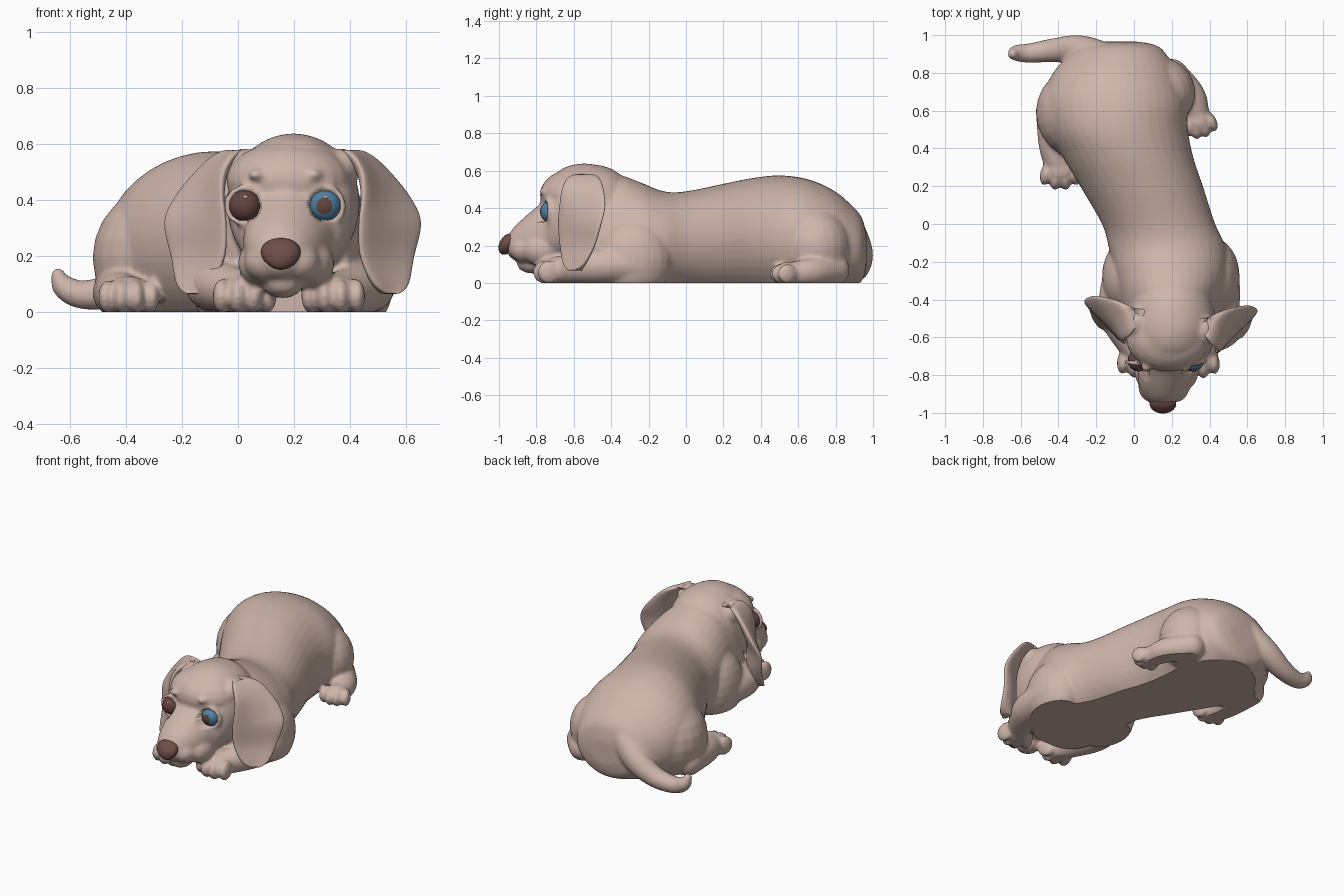
import bpy, bmesh, math
from mathutils import Vector, Matrix

cube = bpy.data.objects.get("Cube")
if cube:
    bpy.data.objects.remove(cube, do_unlink=True)


def material(name, rgb):
    m = bpy.data.materials.new(name)
    m.use_nodes = True
    m.diffuse_color = (*rgb, 1)
    bsdf = m.node_tree.nodes["Principled BSDF"]
    bsdf.inputs["Base Color"].default_value = (*rgb, 1)
    bsdf.inputs["Roughness"].default_value = 0.7
    return m


FUR = material("beige fur", (0.62, 0.465, 0.405))
NOSE = material("nose brown", (0.16, 0.075, 0.065))
BROWN = material("eye brown", (0.13, 0.06, 0.05))
BLUE = material("eye blue", (0.08, 0.22, 0.38))
GLINT = material("eye glint", (0.65, 0.55, 0.5))


def finish(bm, name, *mats):
    bmesh.ops.recalc_face_normals(bm, faces=bm.faces)
    for f in bm.faces:
        f.smooth = True
    mesh = bpy.data.meshes.new(name)
    bm.to_mesh(mesh)
    bm.free()
    ob = bpy.data.objects.new(name, mesh)
    bpy.context.collection.objects.link(ob)
    for m in mats:
        mesh.materials.append(m)
    return ob


def ball(bm, center, radii, turn=0.0, tilt=0.0, seg=24):
    mat = (Matrix.Translation(center) @ Matrix.Rotation(turn, 4, 'Z')
           @ Matrix.Rotation(tilt, 4, 'X') @ Matrix.Diagonal((*radii, 1)))
    return bmesh.ops.create_uvsphere(bm, u_segments=seg, v_segments=seg // 2,
                                     radius=1, matrix=mat)["verts"]


def smooth_path(rows, steps=5):
    """Catmull-Rom through rows of numbers."""
    rows = [Vector(r) for r in rows]
    pts = [rows[0]] + rows + [rows[-1]]
    out = []
    for a, b, c, d in zip(pts, pts[1:], pts[2:], pts[3:]):
        for i in range(steps):
            t = i / steps
            out.append(b + (c - a) * (t / 2) + (a * 2 - b * 5 + c * 4 - d) * (t * t / 2)
                       + (b * 3 - a - c * 3 + d) * (t ** 3 / 2))
    return out + [rows[-1]]


def loft(bm, rings):
    rings = [[bm.verts.new(p) for p in ring] for ring in rings]
    n = len(rings[0])
    for a, b in zip(rings, rings[1:]):
        for i in range(n):
            j = (i + 1) % n
            bm.faces.new((a[i], a[j], b[j], b[i]))
    bm.faces.new(rings[0])
    bm.faces.new(rings[-1])


def circle(n):
    return [(math.cos(k * math.tau / n), math.sin(k * math.tau / n)) for k in range(n)]


def torso(bm, rows):
    """Rows of y, centre x, centre z, half width, half height."""
    loft(bm, [[Vector((x + rx * c, y, z + rz * s)) for c, s in circle(40)]
              for y, x, z, rx, rz in smooth_path(rows)])


def tube(bm, rows):
    """Rows of x, y, z, radius, with round ends."""
    pts = smooth_path(rows)
    rings = []
    for i, p in enumerate(pts):
        tan = (pts[min(i + 1, len(pts) - 1)] - pts[max(i - 1, 0)]).to_3d()
        q = tan.to_track_quat('Z', 'Y')
        rings.append([p.to_3d() + q @ Vector((c, s, 0)) * p[3] for c, s in circle(20)])
    loft(bm, rings)
    for p in (pts[0], pts[-1]):
        ball(bm, p.to_3d(), (p[3],) * 3)


def paw(bm, x, y, turn, size=1.0):
    place = Matrix.Translation((x, y, 0)) @ Matrix.Rotation(turn, 4, 'Z') @ Matrix.Scale(size, 4)
    ball(bm, place @ Vector((0, 0, 0.06)), [size * r for r in (0.085, 0.08, 0.07)], turn)
    for side in (-1, 1):
        for out, fwd, fan in ((0.026, -0.045, 0.06), (0.076, -0.02, 0.2)):
            ball(bm, place @ Vector((side * out, fwd, 0.055)),
                 [size * r for r in (0.031, 0.062, 0.06)], turn + side * fan, 0.2)


# Body, head and limbs, fused into one skin
EYES = {side: Vector((0.168 + side * 0.143, -0.722, 0.38)) for side in (-1, 1)}
bm = bmesh.new()
torso(bm, [(.965, -.07, .17, .1, .08), (.94, -.08, .18, .21, .17), (.87, -.09, .2, .28, .23),
           (.78, -.1, .215, .34, .285), (.65, -.1, .23, .38, .325), (.5, -.085, .235, .37, .34),
           (.35, -.03, .235, .345, .325), (.2, .04, .225, .325, .305), (0, .13, .215, .3, .275),
           (-.12, .175, .21, .31, .28), (-.25, .195, .21, .305, .33), (-.38, .195, .21, .275, .37),
           (-.5, .19, .2, .25, .33), (-.6, .19, .18, .2, .2)])
torso(bm, [(-.955, .15, .2, .055, .045), (-.92, .152, .21, .095, .088), (-.86, .158, .23, .13, .125),
           (-.79, .17, .25, .152, .165), (-.75, .182, .275, .16, .185), (-.72, .188, .315, .185, .22),
           (-.67, .192, .355, .215, .25), (-.58, .197, .38, .235, .256), (-.48, .2, .4, .23, .232),
           (-.38, .2, .39, .2, .21), (-.26, .2, .34, .15, .16)])
# Forehead, jowls, cheeks, brow dots, ear roots and shoulders
ball(bm, (0.182, -0.6, 0.47), (0.225, 0.182, 0.14))
for side in (-1, 1):
    ball(bm, (0.158 + side * 0.055, -0.85, 0.18), (0.08, 0.095, 0.075), side * 0.25)
    ball(bm, (0.172 + side * 0.09, -0.77, 0.175), (0.082, 0.11, 0.085))
    ball(bm, (0.168 + side * 0.103, -0.755, 0.49), (0.028, 0.028, 0.021))
    ball(bm, (0.195 + side * 0.175, -0.54 - side * 0.02, 0.51), (0.065, 0.085, 0.075))
    ball(bm, (0.195 + side * 0.215, -0.28, 0.13), (0.15, 0.21, 0.22))
ball(bm, (0.16, -0.82, 0.105), (0.075, 0.085, 0.055))
# Eyelids
for side, eye in EYES.items():
    for c, s in circle(20):
        ball(bm, eye + Vector((side * 0.063 * c, -0.02 + 0.012 * c, 0.063 * s)), (0.015,) * 3, seg=10)
# Haunches and hind feet
ball(bm, (-0.262, 0.59, 0.195), (0.258, 0.255, 0.26))
ball(bm, (0.125, 0.695, 0.19), (0.2, 0.19, 0.21))
tube(bm, [(-.43, .6, .07, .09), (-.42, .42, .065, .085), (-.395, .3, .055, .074)])
tube(bm, [(.2, .79, .07, .085), (.3, .68, .06, .078), (.335, .58, .05, .065)])
paw(bm, -0.39, 0.285, 0.0)
paw(bm, 0.342, 0.545, 0.2, 0.88)
# Forelegs
tube(bm, [(.46, -.28, .1, .1), (.455, -.48, .09, .095), (.36, -.67, .07, .075)])
tube(bm, [(-.07, -.3, .1, .1), (-.09, -.48, .1, .095), (.01, -.66, .075, .08)])
paw(bm, 0.342, -0.705, -0.05, 1.05)
paw(bm, 0.02, -0.7, 0.1, 1.05)
# Tail
tube(bm, [(-.06, .79, .35, .1), (-.16, .865, .27, .095), (-.29, .92, .16, .08), (-.42, .92, .085, .064),
          (-.55, .905, .062, .052), (-.62, .905, .09, .044), (-.642, .9, .13, .028)])
body = finish(bm, "body_skin", FUR)
remesh = body.modifiers.new("fuse", 'REMESH')
remesh.mode = 'VOXEL'
remesh.voxel_size = 0.011
relax = body.modifiers.new("relax", 'SMOOTH')
relax.factor = 0.5
relax.iterations = 6
fused = bpy.data.meshes.new_from_object(
    body.evaluated_get(bpy.context.evaluated_depsgraph_get()))
body.modifiers.clear()
# Cut the underside flat on the ground
bm = bmesh.new()
bm.from_mesh(fused)
bmesh.ops.bisect_plane(bm, geom=bm.verts[:] + bm.edges[:] + bm.faces[:],
                       plane_co=(0, 0, 0), plane_no=(0, 0, 1), clear_inner=True)
bmesh.ops.holes_fill(bm, edges=[e for e in bm.edges if e.is_boundary], sides=0)
# Press the eye sockets in
for v in bm.verts:
    for eye in EYES.values():
        if v.co.y < eye.y - 0.01 and (v.co.xz - eye.xz).length < 0.055:
            v.co.y = eye.y - 0.01
for f in bm.faces:
    f.smooth = len(f.verts) < 9
bm.to_mesh(body.data)
bm.free()

# Ears: rows of front edge x, y, back edge x, y, and height
EAR = [(.33, -.56, .35, -.5, .56), (.37, -.59, .41, -.49, .58), (.4, -.635, .47, -.455, .555),
       (.43, -.66, .535, -.435, .495), (.435, -.67, .605, -.425, .41), (.425, -.675, .645, -.445, .32),
       (.43, -.665, .62, -.48, .2), (.475, -.645, .6, -.535, .1), (.52, -.61, .565, -.58, .065)]
for name, side in (("left_ear", 1), ("right_ear", -1)):
    bm = bmesh.new()
    rings = []
    for fx, fy, bx, by, z in smooth_path(EAR, 4):
        front, back = Vector((fx, fy, z)), Vector((bx, by, z))
        half = (back - front) / 2
        normal = half.cross(Vector((0, 0, 1))).normalized()
        ring = []
        for c, s in circle(24):
            p = (front + back) / 2 + half * c + normal * (0.033 * s + 0.025 * (c * c - 0.5))
            ring.append(p if side > 0 else Vector((0.39 - p.x, p.y + 0.05, p.z)))
        rings.append(ring)
    loft(bm, rings)
    ear = finish(bm, name, FUR)
    ear.modifiers.new("soften", 'SUBSURF').levels = 1

# Nose, wider at the top, with nostrils
bm = bmesh.new()
for v in ball(bm, (0, 0, 0), (0.07, 0.045, 0.057), seg=32):
    v.co.x *= 1 + 2.5 * v.co.z
    v.co += Vector((0.153, -0.955 + 0.3 * v.co.z, 0.208))
finish(bm, "nose", NOSE)
bm = bmesh.new()
for side in (-1, 1):
    ball(bm, (0.153 + side * 0.035, -0.988, 0.2), (0.014, 0.008, 0.01), side * 0.5, seg=12)
finish(bm, "nostrils", BROWN)

# Eyes: one brown, one blue with a brown pupil
for name, side, iris in (("left_eye", 1, BLUE), ("right_eye", -1, BROWN)):
    center = EYES[side]
    look = Vector((side * -0.05, -1, 0)).normalized()
    spin = look.to_track_quat('Z', 'Y').to_matrix().to_4x4()
    bm = bmesh.new()
    bmesh.ops.create_uvsphere(bm, u_segments=32, v_segments=24, radius=0.058,
                              matrix=Matrix.Translation(center) @ spin)
    for f in bm.faces:
        f.material_index = int((f.calc_center_median() - center).normalized().dot(look) > 0.87)
    finish(bm, name, iris, BROWN)
    bm = bmesh.new()
    ball(bm, center + Vector((0.002, -0.048, 0.032)), (0.009, 0.004, 0.006), seg=12)
    finish(bm, name + "_glint", GLINT)
